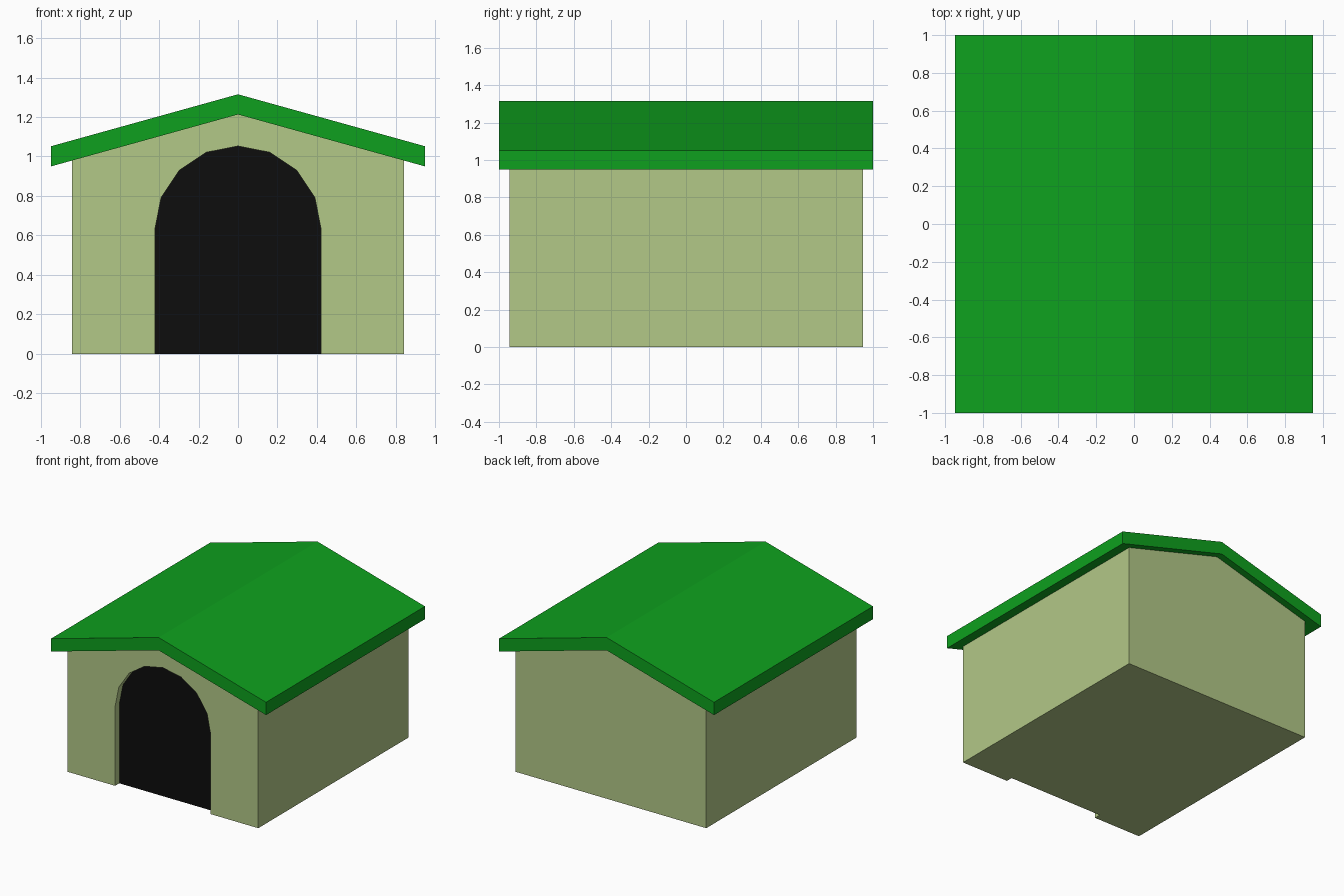
import bpy, bmesh
from math import sin, cos, pi

if "Cube" in bpy.data.objects:
    bpy.data.objects.remove(bpy.data.objects["Cube"])


def material(name, rgb):
    m = bpy.data.materials.new(name)
    m.diffuse_color = (*rgb, 1)
    m.use_nodes = True
    m.node_tree.nodes["Principled BSDF"].inputs["Base Color"].default_value = m.diffuse_color
    return m


def finish(bm, name, mats):
    bmesh.ops.recalc_face_normals(bm, faces=bm.faces[:])
    mesh = bpy.data.meshes.new(name)
    bm.to_mesh(mesh)
    bm.free()
    for m in mats:
        mesh.materials.append(m)
    ob = bpy.data.objects.new(name, mesh)
    bpy.context.collection.objects.link(ob)
    return ob


def row(bm, profile, y):
    return [bm.verts.new((x, y, z)) for x, z in profile]


def bridge(bm, a, b):
    for i in range(len(a) - 1):
        bm.faces.new((a[i], a[i + 1], b[i + 1], b[i]))


wall_mat = material("wall_paint", (0.447, 0.578, 0.242))
dark_mat = material("dark_opening", (0.004, 0.004, 0.004))
roof_mat = material("roof_paint", (0.0044, 0.352, 0.013))

# Main sizes
HALF_W, HALF_L, RECESS = 0.84, 0.945, 0.053
PEAK, EAVE, ROOF_X, THICK = 1.213, 0.95, 0.947, 0.102
wall_top = PEAK - HALF_W * (PEAK - EAVE) / ROOF_X

# House body: gabled block with an arched recess in the front
gable = [(-HALF_W, 0), (-HALF_W, wall_top), (0, PEAK), (HALF_W, wall_top), (HALF_W, 0)]
R, SPRING = 0.421, 0.632
arch = [(R * cos(i * pi / 8), SPRING + R * sin(i * pi / 8)) for i in range(9)]
door = [(R, 0)] + arch + [(-R, 0)]

bm = bmesh.new()
front, back = row(bm, gable, -HALF_L), row(bm, gable, HALF_L)
rim, inner = row(bm, door, -HALF_L), row(bm, door, -HALF_L + RECESS)
bridge(bm, front, back)
bridge(bm, rim, inner)
bm.faces.new(front + rim)
bm.faces.new(back)
bm.faces.new((front[0], rim[-1], inner[-1], inner[0], rim[0], front[-1], back[-1], back[0]))
opening = bm.faces.new(inner)
opening.material_index = 1
finish(bm, "house_body", [wall_mat, dark_mat])

# Roof: chevron section running the full length
under = [(-ROOF_X, EAVE), (0, PEAK), (ROOF_X, EAVE)]
section = under + [(x, z + THICK) for x, z in reversed(under)]
bm = bmesh.new()
front, back = row(bm, section, -1), row(bm, section, 1)
bridge(bm, front + front[:1], back + back[:1])
bm.faces.new(front)
bm.faces.new(back)
finish(bm, "roof", [roof_mat])
